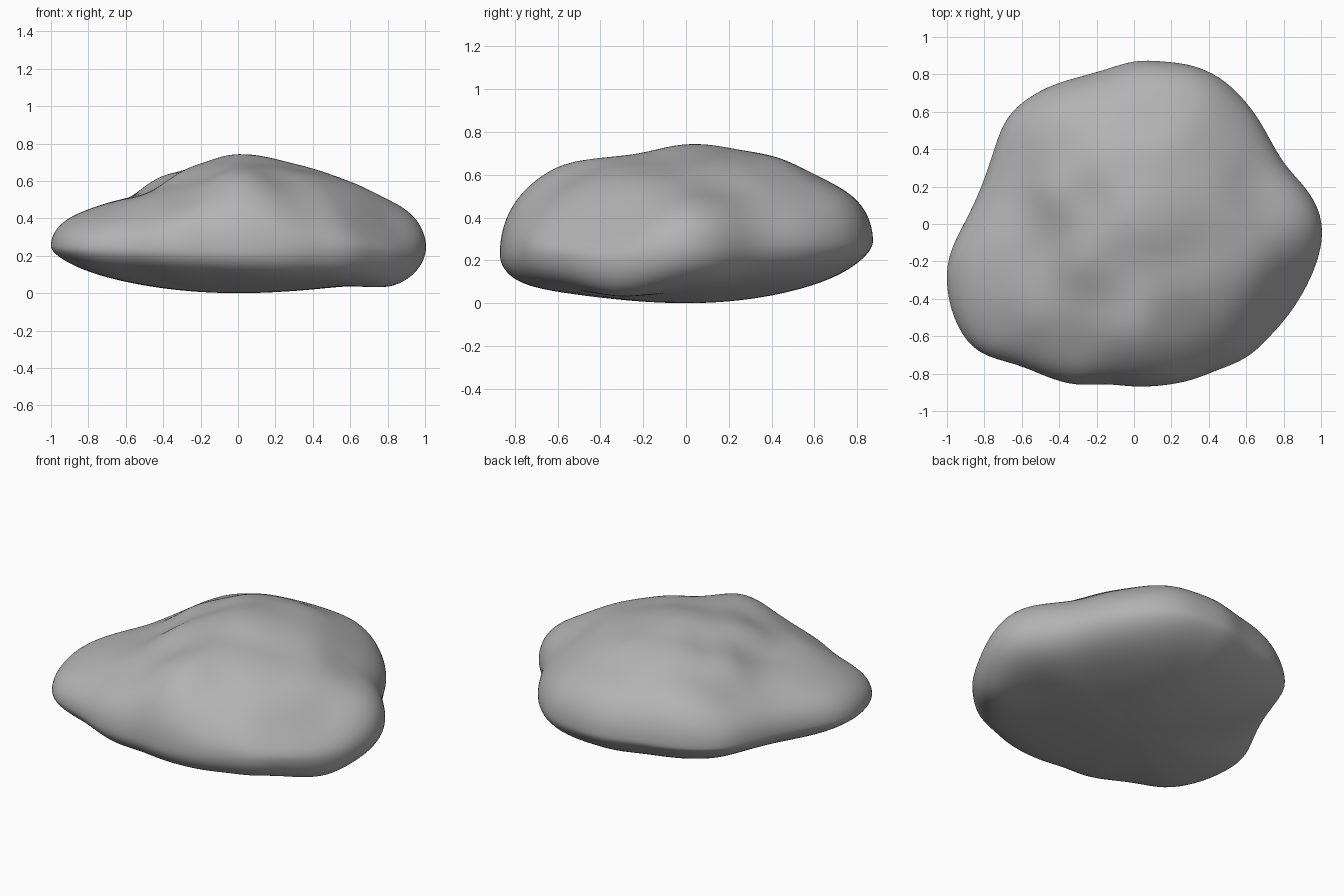
import bpy, bmesh, math
from mathutils import Vector

cube = bpy.data.objects.get("Cube")
if cube:
    bpy.data.objects.remove(cube, do_unlink=True)

# Plan outline: one radius every ten degrees, counter-clockwise from +x
OUTLINE = [1.02, .965, .87, .855, .875, .895, .915, .91, .885,
           .88, .84, .84, .865, .885, .895, .855, .835, .85,
           .91, 1.02, 1.07, 1.1, 1.095, .975, .945, .925, .865,
           .875, .88, .895, .9, .945, .945, .965, .985, 1.01]

# Lumps and hollows of the upper surface: x, y, height
CENTRAL_DOME = [(0, 0, .755), (-.1, .35, .72), (.2, .36, .7), (-.33, .12, .65),
                (-.18, -.2, .69), (.1, -.28, .69), (.25, .1, .735), (.4, .2, .66)]
BACK_SLOPE = [(.2, .7, .59), (-.1, .75, .57), (-.4, .5, .6), (-.1, .55, .64),
              (-.65, .4, .51), (.45, .45, .6), (.62, .52, .5)]
RIGHT_LOBE = [(.6, -.15, .61), (.85, -.1, .54), (.68, .2, .52),
              (.42, 0, .65), (.36, -.3, .66)]
FRONT_FACE = [(0, -.58, .7), (.05, -.8, .61), (.3, -.58, .58), (.57, -.42, .57),
              (.75, -.58, .33), (.92, -.36, .36), (.4, -.78, .45),
              (-.27, -.45, .58), (-.3, -.7, .5)]
LEFT_LOBE = [(-.56, -.08, .52), (-.6, -.4, .52), (-.85, -.3, .47),
             (-.75, -.6, .43), (-.75, .05, .48)]
LUMPS = CENTRAL_DOME + BACK_SLOPE + RIGHT_LOBE + FRONT_FACE + LEFT_LOBE


def bell(x, y, cx, cy, size):
    return math.exp(-((x - cx) ** 2 + (y - cy) ** 2) / (2 * size ** 2))


def ceiling(x, y):
    """Blend of the nearby lump heights."""
    weights = [bell(x, y, cx, cy, .125) + 1e-9 for cx, cy, h in LUMPS]
    return sum(w * p[2] for w, p in zip(weights, LUMPS)) / sum(weights)


def surface_point(angle, radius, s, side):
    """Point at fraction s of the radius, on the upper or lower side."""
    x, y = s * radius * math.cos(angle), s * radius * math.sin(angle)
    low_corner = bell(x, y, .9, -.35, .16)
    rim = .26 + .03 * math.sin(angle) - .06 * low_corner
    if side > 0:
        limit, sharpness = ceiling(x, y), 6
    else:
        limit = s ** 2 * (.15 - .05 * x + .06 * y) - .08 * low_corner
        sharpness = 12
    rounding = math.sqrt(max(0, 1 - s ** sharpness))
    return Vector((x, y, rim + (limit - rim) * rounding))


# Rings run from the crown, over the rim, to the underside
STEPS = 16
rows = [(math.sin(math.pi / 2 * k / STEPS), 1) for k in range(1, STEPS + 1)]
rows += [(s, -1) for s, side in reversed(rows[:-1])]

bm = bmesh.new()
count = len(OUTLINE)
rings = [[bm.verts.new(surface_point(math.tau * i / count, r, s, side))
          for i, r in enumerate(OUTLINE)] for s, side in rows]
crown = bm.verts.new(surface_point(0, 1, 0, 1))
base = bm.verts.new(surface_point(0, 1, 0, -1))
for i in range(count):
    j = (i + 1) % count
    bm.faces.new((crown, rings[0][i], rings[0][j]))
    bm.faces.new((base, rings[-1][j], rings[-1][i]))
    for upper, lower in zip(rings, rings[1:]):
        bm.faces.new((upper[i], lower[i], lower[j], upper[j]))
bmesh.ops.recalc_face_normals(bm, faces=bm.faces)

mesh = bpy.data.meshes.new("boulder")
bm.to_mesh(mesh)
bm.free()
boulder = bpy.data.objects.new("boulder", mesh)
bpy.context.collection.objects.link(boulder)

# Stone colour
stone = bpy.data.materials.new("grey stone")
stone.use_nodes = True
grey = (.45, .45, .45, 1)
stone.diffuse_color = grey
stone.node_tree.nodes["Principled BSDF"].inputs["Base Color"].default_value = grey
mesh.materials.append(stone)

# Soft, weathered surface
mesh.polygons.foreach_set("use_smooth", [True] * len(mesh.polygons))
smooth = boulder.modifiers.new("weathering", "SUBSURF")
smooth.levels = smooth.render_levels = 2
